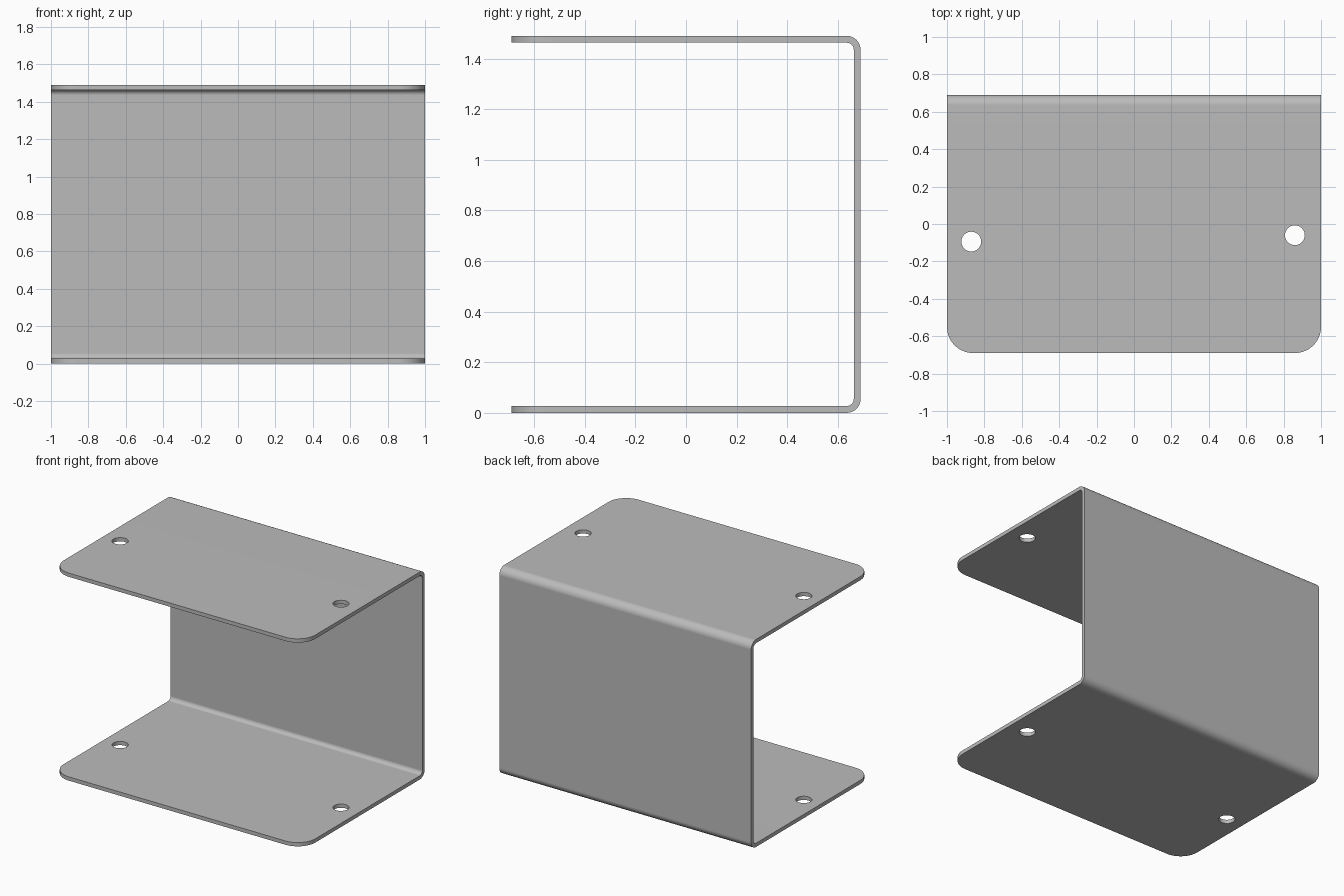
import bpy, bmesh
from math import sin, cos, pi, radians
from mathutils import Vector

cube = bpy.data.objects.get("Cube")
if cube:
    bpy.data.objects.remove(cube, do_unlink=True)

HALF_X, HALF_Y, HEIGHT = 1.0, 0.69, 1.49
THICK, BEND, CORNER = 0.027, 0.055, 0.14
STEPS = 8

steel = bpy.data.materials.new("plain_grey")
steel.use_nodes = True
grey = (0.5, 0.5, 0.5, 1)
steel.diffuse_color = grey
steel.node_tree.nodes["Principled BSDF"].inputs["Base Color"].default_value = grey


def bend(cz, radius, start):
    """Quarter arc at the back, as (y, z) points."""
    angles = [start + pi / 2 * i / STEPS for i in range(STEPS + 1)]
    return [(HALF_Y - BEND + radius * cos(a), cz + radius * sin(a)) for a in angles]


# Folded sheet: a C-shaped section extruded along x
low, high, inner = BEND, HEIGHT - BEND, BEND - THICK
section = [(-HALF_Y, 0)] + bend(low, BEND, -pi / 2) + bend(high, BEND, 0)
section += [(-HALF_Y, HEIGHT), (-HALF_Y, HEIGHT - THICK)]
section += bend(high, inner, 0)[::-1] + bend(low, inner, -pi / 2)[::-1]
section += [(-HALF_Y, THICK)]

bm = bmesh.new()
face = bm.faces.new([bm.verts.new((-HALF_X, y, z)) for y, z in section])
ext = bmesh.ops.extrude_face_region(bm, geom=[face])
moved = [v for v in ext["geom"] if isinstance(v, bmesh.types.BMVert)]
bmesh.ops.translate(bm, vec=Vector((2 * HALF_X, 0, 0)), verts=moved)

# Rounded free corners of both flanges
corners = [e for e in bm.edges
           if all(v.co.y < -HALF_Y + 0.001 for v in e.verts)
           and abs(e.verts[0].co.x - e.verts[1].co.x) < 0.001]
bmesh.ops.bevel(bm, geom=corners, offset=CORNER, segments=10, profile=0.5,
                affect='EDGES')
bmesh.ops.recalc_face_normals(bm, faces=bm.faces[:])
mesh = bpy.data.meshes.new("folded_bracket")
bm.to_mesh(mesh)
bm.free()
mesh.materials.append(steel)
bracket = bpy.data.objects.new("folded_bracket", mesh)
bpy.context.collection.objects.link(bracket)
bpy.context.view_layer.objects.active = bracket

# Bolt holes through both flanges
for side, x, y in (("right", -0.87, -0.094), ("left", 0.86, -0.06)):
    bpy.ops.mesh.primitive_cylinder_add(vertices=32, radius=0.053, depth=2,
                                        location=(x, y, HEIGHT / 2))
    cutter = bpy.context.object
    cutter.name = side + "_hole_cutter"
    cutter.hide_render = True
    cutter.data.materials.append(steel)
    cut = bracket.modifiers.new(side + "_hole", 'BOOLEAN')
    cut.operation, cut.solver, cut.object = 'DIFFERENCE', 'EXACT', cutter
    bpy.context.view_layer.objects.active = bracket
    bpy.ops.object.modifier_apply(modifier=cut.name)
    bpy.data.objects.remove(cutter, do_unlink=True)

# Smooth bends with crisp sheet edges
bpy.ops.object.select_all(action='DESELECT')
bracket.select_set(True)
bpy.context.view_layer.objects.active = bracket
bpy.ops.object.shade_smooth_by_angle(angle=radians(30))
normals = bracket.modifiers.new("flat_panels", 'WEIGHTED_NORMAL')
normals.keep_sharp = True
